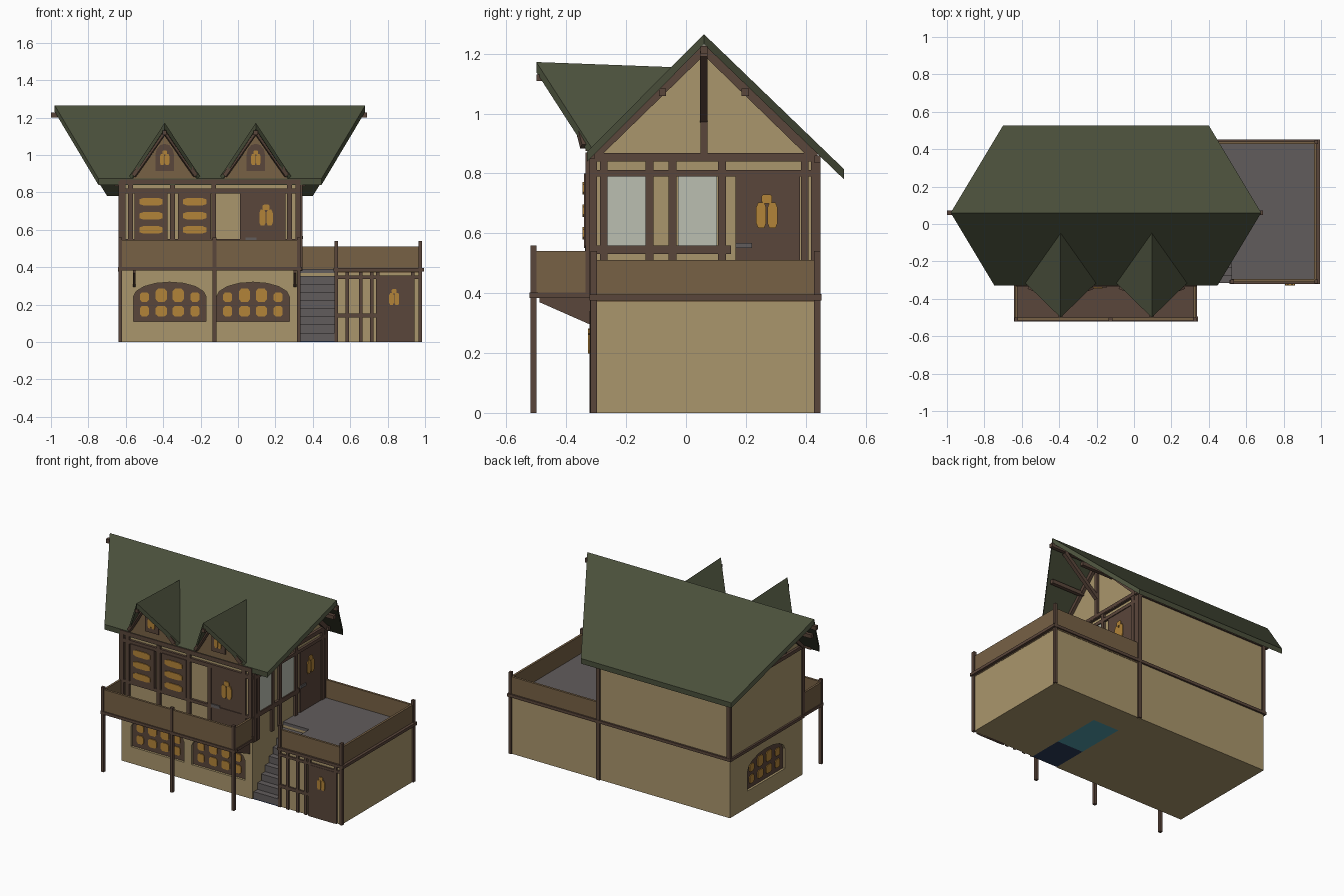
import bpy, bmesh, math
from mathutils import Vector

if "Cube" in bpy.data.objects:
    bpy.data.objects.remove(bpy.data.objects["Cube"])


def material(name, r, g, b):
    m = bpy.data.materials.new(name)
    m.diffuse_color = (r, g, b, 1)
    m.use_nodes = True
    m.node_tree.nodes["Principled BSDF"].inputs["Base Color"].default_value = m.diffuse_color
    return m


PLASTER = material("tan plaster", .40, .305, .15)
TIMBER = material("dark timber", .102, .061, .043)
BOARD = material("brown boards", .185, .12, .06)
ROOF = material("green shingles", .069, .080, .044)
GLOW = material("amber glass", .45, .23, .04)
STONE = material("grey stone", .12, .107, .107)
PANE = material("pale glass", .50, .52, .44)
TEAL = material("teal underside", .08, .33, .40)
NAVY = material("navy underside", .025, .045, .10)


def solid(name, ring_a, ring_b, mat):
    """Closed solid between two matching outlines."""
    bm = bmesh.new()
    a = [bm.verts.new(p) for p in ring_a]
    b = [bm.verts.new(p) for p in ring_b]
    n = len(a)
    bm.faces.new(a)
    bm.faces.new(b[::-1])
    for i in range(n):
        bm.faces.new((a[i], b[i], b[(i + 1) % n], a[(i + 1) % n]))
    bmesh.ops.recalc_face_normals(bm, faces=bm.faces)
    me = bpy.data.meshes.new(name)
    bm.to_mesh(me)
    bm.free()
    me.materials.append(mat)
    ob = bpy.data.objects.new(name, me)
    bpy.context.collection.objects.link(ob)
    return ob


def prism(name, pts, axis, a, b, mat):
    """Extrude a 2D outline along x or y."""
    def place(d):
        return [(d, u, v) if axis == 'x' else (u, d, v) for u, v in pts]
    return solid(name, place(a), place(b), mat)


def box(name, x0, x1, y0, y1, z0, z1, mat):
    return prism(name, [(x0, z0), (x1, z0), (x1, z1), (x0, z1)], 'y', y0, y1, mat)


def beam(name, p, q, w, mat=TIMBER):
    p, q = Vector(p), Vector(q)
    rot = (q - p).to_track_quat('Z', 'Y')
    c = [rot @ Vector((sx * w / 2, sy * w / 2, 0)) for sx, sy in ((-1, -1), (1, -1), (1, 1), (-1, 1))]
    return solid(name, [p + v for v in c], [q + v for v in c], mat)


def slab(name, pts, drop):
    return solid(name, pts, [(x, y, z - drop) for x, y, z in pts], ROOF)


def rect(u0, u1, v0, v1):
    return [(u0, v0), (u1, v0), (u1, v1), (u0, v1)]


def oval(u, v, w, h):
    """Rounded pane with eight corners."""
    a, b = w / 2, h / 2
    return [(u + sx * a, v + sy * b) for sx, sy in
            ((-1, -.6), (-.6, -1), (.6, -1), (1, -.6), (1, .6), (.6, 1), (-.6, 1), (-1, .6))]


def arch(u, half, z0, spring, top, n=8):
    curve = [(u + half * math.cos(math.pi * i / n), spring + (top - spring) * math.sin(math.pi * i / n))
             for i in range(n + 1)]
    return [(u - half, z0), (u + half, z0)] + curve


# main house with gable ends, and recesses for the arched windows
house = prism("house_body", [(-.32, 0), (.44, 0), (.44, .86), (.06, 1.23), (-.32, .86)], 'x', -.63, .33, PLASTER)
WINDOWS = [(-.365, 'y', -.32, 1), (.08, 'y', -.32, 1), (.06, 'x', -.63, 1)]
for u, axis, d, s in WINDOWS:
    cutter = prism("window_cutter", arch(u, .195, .11, .24, .32), axis, d - .05, d + .03, PLASTER)
    mod = house.modifiers.new("recess", 'BOOLEAN')
    mod.operation, mod.object, mod.solver = 'DIFFERENCE', cutter, 'EXACT'
    bpy.context.view_layer.update()
    cut = bpy.data.meshes.new_from_object(house.evaluated_get(bpy.context.evaluated_depsgraph_get()))
    house.modifiers.clear()
    house.data = cut
    bpy.data.objects.remove(cutter)
    prism("arched_window_frame", arch(u, .195, .11, .24, .32), axis, d + .015, d + .031, TIMBER)
    for i, k in enumerate((-.135, -.045, .045, .135)):
        inner = i in (1, 2)
        for v, h in ((.165, .055), (.25 if inner else .24, .07 if inner else .05)):
            prism("arched_window_pane", oval(u + k, v, .06 if inner else .048, h), axis, d + .01, d + .016, GLOW)


def lamp_cluster(u, v, s, axis, d, e):
    """Amber door light."""
    for k in (-1, 1):
        prism("door_light", oval(u + k * .019 * s, v, .034 * s, .085 * s), axis, d, e, GLOW)
    prism("door_light_top", oval(u, v + .055 * s, .036 * s, .03 * s), axis, d, e, GLOW)


# front upper storey: timbers, slatted windows and door
for x, z0, z1 in ((-.615, .39, .86), (-.575, .39, .86), (-.35, .39, .84), (-.13, .39, .86),
                  (.025, .39, .82), (.275, .39, .86), (.32, .39, .86)):
    box("front_stud", x - .013, x + .013, -.335, -.31, z0, z1, TIMBER)
for z0, z1 in ((.40, .42), (.53, .55), (.795, .82), (.845, .87)):
    box("front_beam", -.63, .335, -.335, -.31, z0, z1, TIMBER)
for x in (-.465, -.232):
    prism("slatted_window_frame", rect(x - .088, x + .088, .55, .80), 'y', -.34, -.31, TIMBER)
    for z in (.60, .675, .75):
        prism("slatted_window_pane", oval(x, z, .125, .042), 'y', -.345, -.338, GLOW)
box("balcony_door", .035, .255, -.33, -.31, .40, .80, TIMBER)
lamp_cluster(.15, .665, 1, 'y', -.336, -.329)
box("balcony_door_latch", .04, .10, -.338, -.329, .54, .56, STONE)

# right upper storey: timbers, windows and terrace door
for y in (-.31, -.275, -.122, -.045, .12, .397, .43):
    box("side_stud", .32, .345, y - .013, y + .013, .38, .86, TIMBER)
for z0, z1 in ((.79, .812), (.84, .868)):
    box("side_beam", .32, .345, -.32, .44, z0, z1, TIMBER)
box("side_sill", .32, .345, -.32, .15, .53, .56, TIMBER)
for y in (-.198, .038):
    box("side_window", .32, .338, y - .065, y + .065, .56, .79, PANE)
box("terrace_door", .32, .34, .165, .38, .39, .79, TIMBER)
lamp_cluster(.27, .66, 1, 'x', .338, .346)
box("terrace_door_latch", .338, .347, .165, .22, .55, .568, STONE)

# gable timbers on both ends
for x, s in ((.335, 1), (-.635, -1)):
    box("gable_post", x - .01, x + .01, .048, .072, .86, 1.21, TIMBER)
    beam("gable_rafter", (x, -.31, .855), (x, .06, 1.215), .03)
    beam("gable_rafter", (x, .43, .855), (x, .06, 1.215), .03)
    beam("ridge_brace", (x, .06, .98), (x + s * .25, .06, 1.20), .025)
    box("gable_tie", x - .012, x + .012, -.32, .44, .845, .868, TIMBER)

# back and corner timbers
for x in (-.625, .33):
    box("back_corner_post", x - .013, x + .013, .43, .45, .39 if x < 0 else 0, .86, TIMBER)
box("left_front_post", -.64, -.62, -.33, -.305, .39, .86, TIMBER)
box("back_beam", -.64, .98, .43, .452, .378, .397, TIMBER)
box("left_beam", -.642, -.62, -.32, .452, .378, .397, TIMBER)
box("back_eave_beam", -.66, .36, .43, .45, .835, .86, TIMBER)

# main roof, flared toward the ridge ends
R0, R1 = (-.98, .06, 1.265), (.68, .06, 1.265)
slab("roof_front", [R0, R1, (.446, -.33, .873), (-.746, -.33, .873)], .034)
slab("roof_back", [R0, R1, (.40, .527, .815), (-.70, .527, .815)], .034)
box("ridge_beam", -1.0, .69, .048, .072, 1.20, 1.226, TIMBER)
for y in (-.078, .198):
    box("purlin", -.87, .57, y - .012, y + .012, 1.058, 1.083, TIMBER)
box("front_eave_beam", -.70, .44, -.33, -.305, .848, .868, TIMBER)

# dormers
for x in (-.392, .095):
    prism("dormer_wall", [(x - .17, .875), (x + .17, .875), (x, 1.12)], 'y', -.335, -.12, BOARD)
    prism("dormer_window_frame", arch(x, .05, .915, 1.0, 1.06, 6), 'y', -.343, -.33, TIMBER)
    lamp_cluster(x, .975, .7, 'y', -.349, -.342)
    box("dormer_ridge_beam", x - .011, x + .011, -.50, -.2, 1.108, 1.13, TIMBER)
    for s in (-1, 1):
        slab("dormer_roof", [(x, -.50, 1.172), (x, -.045, 1.155), (x + s * .19, -.315, .885)], .034)
        beam("dormer_rafter", (x, -.40, 1.125), (x + s * .165, -.34, .89), .022)

# front balcony
box("balcony_deck", -.63, .33, -.51, -.32, .385, .402, TIMBER)
box("balcony_rim", -.642, .342, -.522, -.495, .383, .402, TIMBER)
box("balcony_parapet", -.63, .33, -.515, -.50, .40, .545, BOARD)
for x in (-.63, .325):
    box("balcony_side_parapet", x - .007, x + .007, -.51, -.32, .40, .54, BOARD)
    box("balcony_side_rim", x - .012, x + .012, -.52, -.32, .383, .402, TIMBER)
for x in (-.63, -.125, .325):
    box("balcony_post", x - .01, x + .01, -.52, -.50, 0, .56, TIMBER)
for x in (-.555, .305):
    prism("balcony_bracket", [(-.49, .385), (-.49, .37), (-.32, .295), (-.32, .385)], 'x', x - .007, x + .007, TIMBER)

# side annex with terrace
box("annex_front_block", .52, .975, -.31, .44, 0, .37, PLASTER)
box("annex_back_block", .33, .52, .25, .44, 0, .37, PLASTER)
box("annex_landing_block", .33, .52, 0, .25, .006, .37, PLASTER)
box("terrace_floor", .52, .97, -.305, .435, .37, .39, STONE)
box("terrace_landing", .33, .52, 0, .435, .37, .39, STONE)
box("stair_underside_back", .33, .52, -.08, .25, 0, .006, TEAL)
box("stair_underside_front", .33, .52, -.315, -.08, 0, .006, NAVY)
for i in range(8):
    box("stair_step", .335, .52, -.315 + i * .04, 0, .006 + i * .0435, .0495 + i * .0435, STONE)
box("terrace_front_parapet", .52, .975, -.31, -.295, .37, .51, BOARD)
box("terrace_right_parapet", .962, .977, -.31, .44, .37, .51, BOARD)
box("terrace_back_parapet", .33, .975, .427, .442, .37, .51, BOARD)
box("terrace_front_rim", .51, .995, -.322, -.30, .376, .395, TIMBER)
box("terrace_right_rim", .97, .995, -.322, .452, .376, .395, TIMBER)
for x, y in ((.525, -.308), (.975, -.308), (.975, .438)):
    box("terrace_post", x - .009, x + .009, y - .011, y + .011, 0, .54, TIMBER)

# annex front timbers and door
for x, z0 in ((.585, 0), (.657, 0), (.715, 0), (.747, 0), (.935, 0)):
    box("annex_stud", x - .009, x + .009, -.32, -.30, z0, .375, TIMBER)
box("annex_mid_rail", .52, .75, -.32, -.30, .13, .152, TIMBER)
box("annex_top_rail", .52, .975, -.32, -.30, .338, .355, TIMBER)
box("annex_door", .75, .93, -.322, -.30, 0, .34, TIMBER)
lamp_cluster(.835, .23, .75, 'y', -.328, -.321)
